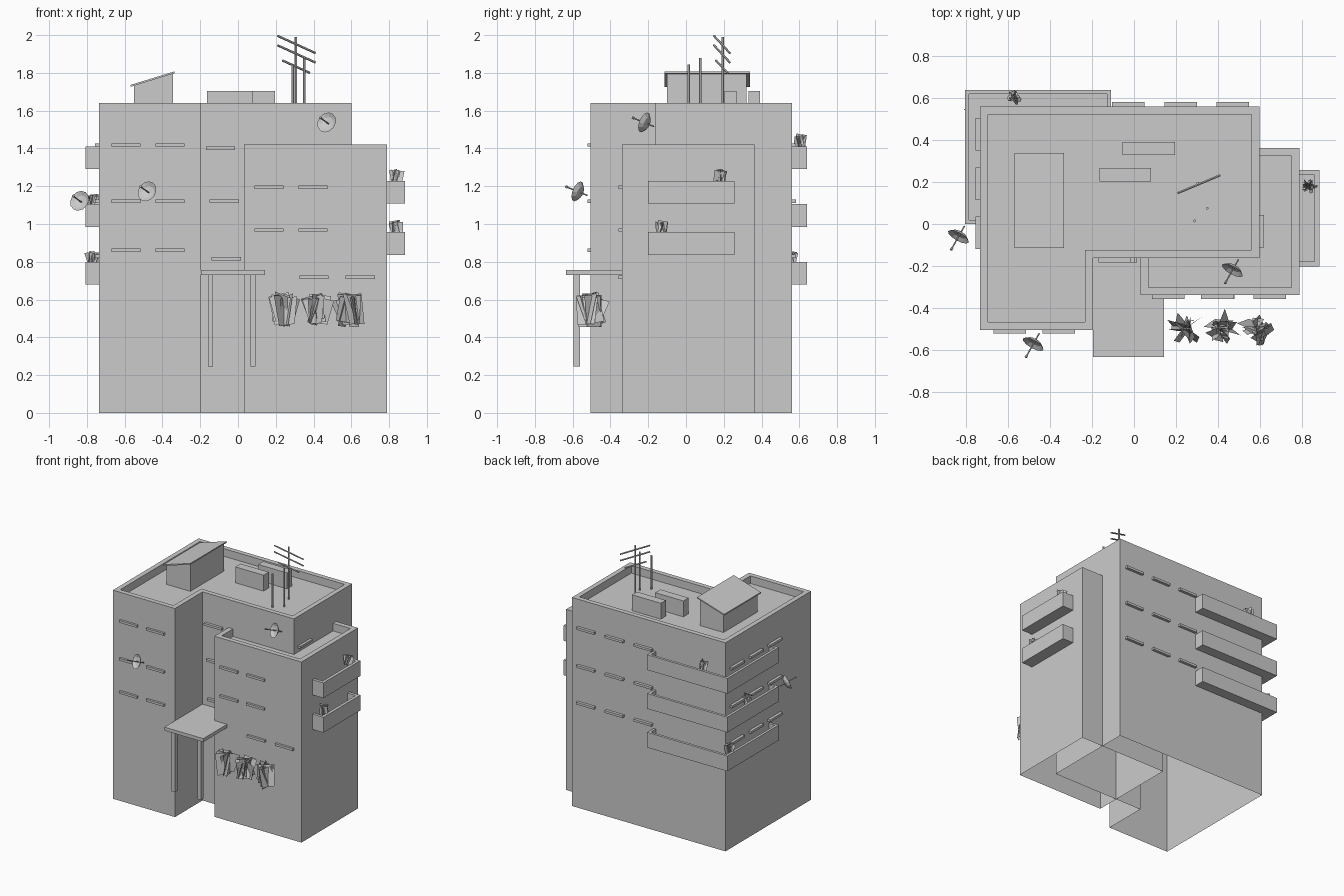
import bpy, bmesh, math, random
from mathutils import Vector, Matrix

if "Cube" in bpy.data.objects:
    bpy.data.objects.remove(bpy.data.objects["Cube"])

random.seed(4)


def finish(name, bm):
    me = bpy.data.meshes.new(name)
    bm.to_mesh(me)
    bm.free()
    ob = bpy.data.objects.new(name, me)
    bpy.context.collection.objects.link(ob)
    return ob


def prism(name, pts, z0, z1, rim=0, depth=0, bottom=True):
    """Extruded outline (counter-clockwise), optionally with a sunken top inside a rim."""
    bm = bmesh.new()
    lo = [bm.verts.new((x, y, z0)) for x, y in pts]
    hi = [bm.verts.new((x, y, z1)) for x, y in pts]
    n = len(pts)
    for i in range(n):
        j = (i + 1) % n
        bm.faces.new((lo[i], lo[j], hi[j], hi[i]))
    top = bm.faces.new(hi)
    if bottom:
        bm.faces.new(lo[::-1])
    bm.normal_update()
    if rim:
        bmesh.ops.inset_region(bm, faces=[top], thickness=rim, use_even_offset=True)
        new = bmesh.ops.extrude_discrete_faces(bm, faces=[top])["faces"][0]
        bmesh.ops.translate(bm, verts=new.verts, vec=(0, 0, -depth))
    return finish(name, bm)


def rect(x0, x1, y0, y1):
    return [(x0, y0), (x1, y0), (x1, y1), (x0, y1)]


def box(name, x0, x1, y0, y1, z0, z1):
    return prism(name, rect(x0, x1, y0, y1), z0, z1)


def rod(name, a, b, r=0.007, sides=6):
    a, b = Vector(a), Vector(b)
    d = b - a
    bm = bmesh.new()
    m = Matrix.Translation((a + b) / 2) @ d.to_track_quat('Z', 'Y').to_matrix().to_4x4()
    bmesh.ops.create_cone(bm, cap_ends=True, segments=sides, radius1=r, radius2=r,
                          depth=d.length, matrix=m)
    return finish(name, bm)


# Building volumes with parapet roofs, open underneath
prism("main_block", [(-.735, -.505), (-.195, -.505), (-.195, -.162), (.6, -.162),
                     (.6, .56), (-.735, .56)], 0, 1.64, .038, .06, False)
prism("side_wing", rect(.032, .79, -.34, .362), 0, 1.42, .038, .06, False)

# Balconies
for z in (.68, .985, 1.29):
    prism("corner_balcony", [(-.808, 0), (-.715, 0), (-.715, .54), (-.11, .54),
                             (-.11, .64), (-.808, .64)], z, z + .12, .02, .1)
for z in (.837, 1.108):
    prism("right_balcony", rect(.765, .885, -.202, .257), z, z + .12, .024, .1)

# Window sills
S, T = .155, .009
for z in (.86, 1.12, 1.418):
    for x in (-.67, -.437):
        box("front_sill", x, x + S, -.522, -.495, z - T, z + T)
for x, z in ((-.17, 1.40), (-.15, 1.122), (-.14, .815)):
    box("recess_sill", x, x + S, -.183, -.15, z - T, z + T)
for x, z in ((.087, 1.195), (.32, 1.195), (.087, .968), (.32, .968), (.325, .718), (.57, .718)):
    box("wing_sill", x, x + S, -.357, -.33, z - T, z + T)
for z in (.83, 1.12, 1.418):
    for k in range(3):
        x, y = -.105 + .25 * k, -.12 + .235 * k
        box("back_sill", x, x + S, .55, .582, z - T, z + T)
        box("left_sill", -.757, -.725, y, y + S, z - T, z + T)
box("right_sill", .59, .62, -.112, .043, 1.391, 1.409)

# Entrance canopy and posts
box("canopy", -.195, .143, -.635, -.162, .73, .757)
for x in (-.16, .066):
    box("canopy_post", x, x + .027, -.595, -.56, .245, .735)

# Roof hut with a slanted roof
def side_profile(name, prof, y0, y1):
    bm = bmesh.new()
    a = [bm.verts.new((x, y0, z)) for x, z in prof]
    b = [bm.verts.new((x, y1, z)) for x, z in prof]
    bm.faces.new(a)
    bm.faces.new(b[::-1])
    for i in range(4):
        j = (i + 1) % 4
        bm.faces.new((a[j], a[i], b[i], b[j]))
    return finish(name, bm)


side_profile("hut_walls", [(-.55, 1.575), (-.345, 1.575), (-.345, 1.795), (-.55, 1.733)], -.1, .32)
side_profile("hut_roof", [(-.57, 1.726), (-.335, 1.798), (-.335, 1.808), (-.57, 1.736)], -.115, .34)

# Roof vent boxes
box("vent_box", -.165, .08, .203, .268, 1.575, 1.705)
box("vent_box", -.055, .195, .33, .392, 1.575, 1.705)

# Aerial masts and crossbars
for x, y, z in ((.29, .015, 1.845), (.35, .075, 1.88), (.305, .195, 1.99)):
    rod("aerial_mast", (x, y, 1.575), (x, y, z))
for x0, x1, z0, z1 in ((.21, .41, 2.0, 1.905), (.21, .41, 1.95, 1.855), (.235, .38, 1.87, 1.80)):
    y0, y1 = (.19 + (x - .31) * .42 for x in (x0, x1))
    rod("aerial_bar", (x0, y0, z0 - .004), (x1, y1, z1), .006)

# Satellite dishes: shallow bowl plus an arm along its axis
AXIS = Vector((-.46, -.82, .34)).normalized()
ROT = AXIS.to_track_quat('Z', 'Y').to_matrix().to_4x4()
for c in ((-.478, -.568, 1.17), (-.835, -.055, 1.12), (.473, -.215, 1.535)):
    bm = bmesh.new()
    rings = [[bm.verts.new((r * math.cos(i * math.pi / 6), r * math.sin(i * math.pi / 6), h))
              for i in range(12)] for r, h in ((.056, .008), (.035, -.006))]
    for front in (True, False):
        hub = bm.verts.new((0, 0, -.012 if front else -.016))
        inner = rings[1] if front else [bm.verts.new(v.co - Vector((0, 0, .004))) for v in rings[1]]
        for i in range(12):
            j = (i + 1) % 12
            f = [(rings[0][i], rings[0][j], inner[j], inner[i]), (inner[i], inner[j], hub)]
            for q in f:
                bm.faces.new(q if front else q[::-1])
    bm.transform(Matrix.Translation(c) @ ROT)
    finish("dish", bm)
    c = Vector(c)
    rod("dish_arm", c - AXIS * .055, c + AXIS * .078, .004)
    rod("dish_receiver", c + AXIS * .072, c + AXIS * .084, .007)


# Plants: bundles of crossed, upward-flaring leaf cards
def plant(name, x, y, z, size, cards=11):
    bm = bmesh.new()
    for k in range(cards):
        w, h = size * random.uniform(.24, .36), size * random.uniform(.36, .48)
        vs = [bm.verts.new(p) for p in ((-w * .8, 0, -h), (w * .8, 0, -h), (w, 0, h), (-w, 0, h))]
        m = (Matrix.Rotation(k * math.pi / cards * 3.3, 4, 'Z')
             @ Matrix.Rotation(random.uniform(-.3, .3), 4, 'X')
             @ Matrix.Rotation(random.uniform(-.3, .3), 4, 'Y'))
        off = Vector((random.uniform(-.15, .15), random.uniform(-.15, .15),
                      random.uniform(-.04, .06))) * size
        bmesh.ops.transform(bm, matrix=Matrix.Translation(Vector((x, y, z)) + off) @ m, verts=vs)
        bm.faces.new(vs)
    finish(name, bm)


for x, y, s in ((.248, -.5, .18), (.42, -.5, .165), (.597, -.505, .18)):
    plant("front_bush", x, y, .545, s)
for x, y, z in ((.838, .18, 1.245), (.838, -.13, .975), (-.575, .603, 1.43),
                (-.768, .33, 1.115), (-.77, .56, .815)):
    plant("balcony_plant", x, y, z, .085)
